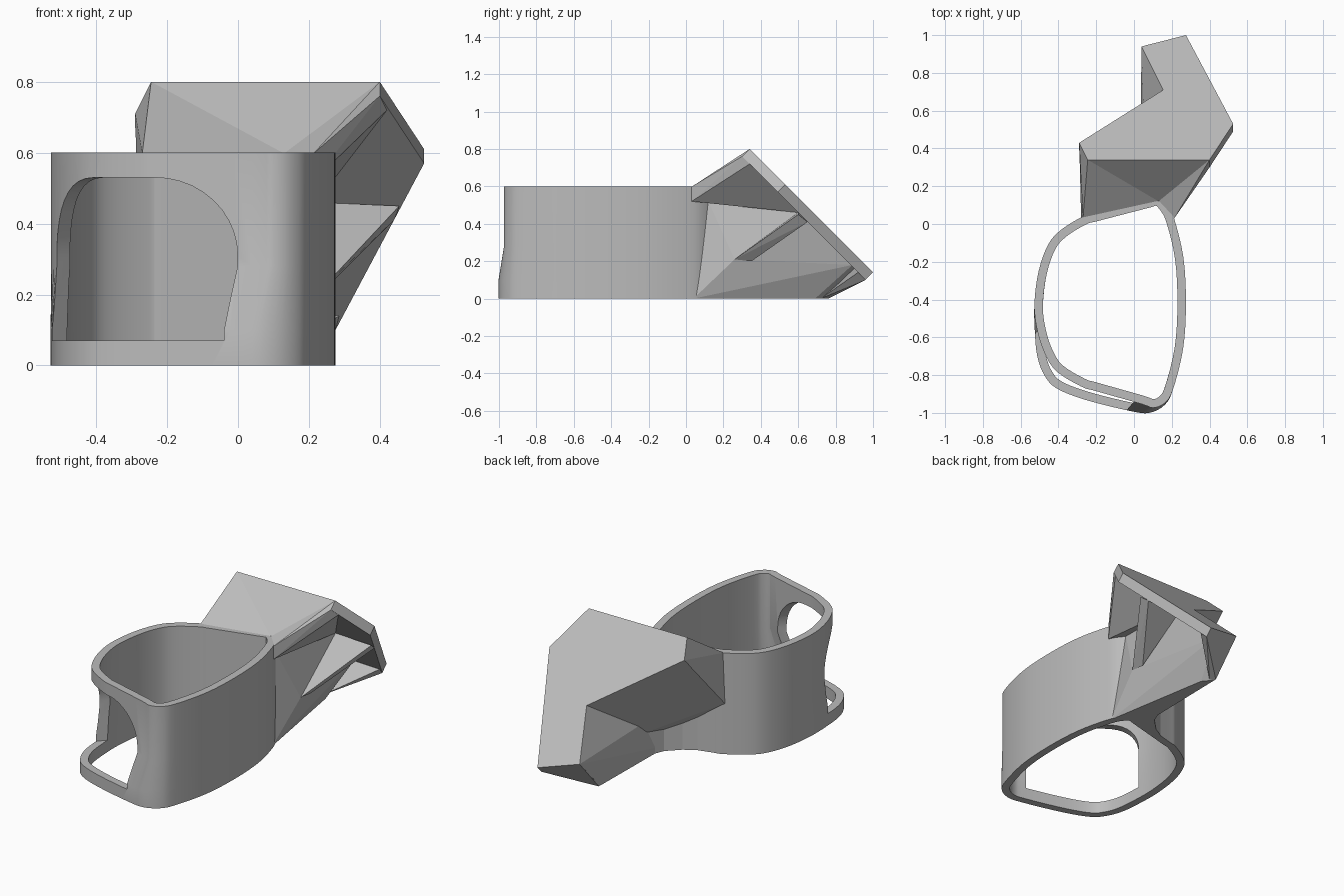
import bpy, bmesh
from math import cos, sin, pi
from mathutils import Vector as V

cube = bpy.data.objects.get("Cube")
if cube:
    bpy.data.objects.remove(cube)

grey = bpy.data.materials.new("plain grey")
grey.use_nodes = True
grey.diffuse_color = (0.5, 0.5, 0.5, 1)
grey.node_tree.nodes["Principled BSDF"].inputs["Base Color"].default_value = (0.5, 0.5, 0.5, 1)


def make(name, bm):
    bmesh.ops.recalc_face_normals(bm, faces=bm.faces)
    mesh = bpy.data.meshes.new(name)
    bm.to_mesh(mesh)
    bm.free()
    mesh.materials.append(grey)
    ob = bpy.data.objects.new(name, mesh)
    bpy.context.collection.objects.link(ob)
    return ob


def hull(name, points):
    bm = bmesh.new()
    verts = [bm.verts.new(p) for p in points]
    bmesh.ops.convex_hull(bm, input=verts)
    loose = [v for v in bm.verts if not v.link_faces]
    bmesh.ops.delete(bm, geom=loose, context="VERTS")
    return make(name, bm)


def prism(name, points, offset):
    bm = bmesh.new()
    face = bm.faces.new([bm.verts.new(p) for p in points])
    res = bmesh.ops.extrude_face_region(bm, geom=[face], use_keep_orig=True)
    new = [g for g in res["geom"] if isinstance(g, bmesh.types.BMVert)]
    bmesh.ops.translate(bm, verts=new, vec=offset)
    return make(name, bm)


def loft(name, rings):
    bm = bmesh.new()
    rows = [[bm.verts.new(p) for p in ring] for ring in rings]
    n = len(rows[0])
    for a, b in zip(rows, rows[1:] + rows[:1]):
        for i in range(n):
            j = (i + 1) % n
            bm.faces.new((a[i], a[j], b[j], b[i]))
    return make(name, bm)


def smooth_loop(pts, steps=4):
    out, n = [], len(pts)
    for i in range(n):
        a, b, c, d = (V(pts[(i + k) % n]) for k in (-1, 0, 1, 2))
        for s in range(steps):
            t = s / steps
            out.append(b + (c - a) * t / 2 + (a - b * 2.5 + c * 2 - d / 2) * t * t
                       + (b * 3 - a - c * 3 + d) * t ** 3 / 2)
    return out


def inset(loop, dist):
    out = []
    for i, p in enumerate(loop):
        t = (loop[(i + 1) % len(loop)] - loop[i - 1]).normalized()
        out.append(p + V((-t.y, t.x)) * dist)
    return out


def at(loop, z):
    return [(p.x, p.y, z) for p in loop]


# Sleeve outline, counter-clockwise; the front corner bulges at the foot
back = [(.275, -.42), (.262, -.18), (.215, .02), (.175, .1), (.125, .143), (.07, .13),
        (-.2, .06), (-.27, .04), (-.385, -.03), (-.455, -.11), (-.505, -.25), (-.527, -.42)]
top_front = [(-.515, -.55), (-.475, -.68), (-.41, -.78), (-.28, -.86), (-.2, -.885)]
top_right = [(.04, -.953), (.1, -.973), (.16, -.95), (.205, -.88), (.26, -.66)]
foot_front = [(-.525, -.57), (-.512, -.7), (-.475, -.8), (-.41, -.87), (-.26, -.93)]
foot_right = [(-.02, -.99), (.08, -1), (.16, -.96), (.205, -.88), (.26, -.66)]
top = smooth_loop(back + top_front + top_right)
foot = smooth_loop(back + foot_front + foot_right)
top_in, foot_in = inset(top, .045), inset(foot, .045)
sleeve = loft("sleeve", [at(foot, 0), at(foot, .1), at(top, .28), at(top, .6),
                         at(top_in, .6), at(top_in, .28), at(foot_in, .1), at(foot_in, 0)])

# Arched window across the front corner
out_dir, side = V((-.65, -.76, 0)), V((.76, -.65, 0))
mid, half, rad, sill, head = V((-.265, -.765, 0)), .315, .22, .07, .53
arch = [(-half, sill), (half, sill)]
for cx, start in ((half - rad, 0), (rad - half, pi / 2)):
    for k in range(11):
        a = start + k * pi / 20
        arch.append((cx + rad * cos(a), head - rad + rad * sin(a)))
window = prism("window_cutter", [mid - out_dir * .15 + side * s + V((0, 0, z)) for s, z in arch],
               out_dir * .55)
mod = sleeve.modifiers.new("window", "BOOLEAN")
mod.operation, mod.solver, mod.object = "DIFFERENCE", "EXACT", window
bpy.context.view_layer.objects.active = sleeve
bpy.ops.object.modifier_apply(modifier=mod.name)
bpy.data.objects.remove(window)

# Sloping mounting plate on the plane y + z = 1.14
outline = [(-.245, .34), (-.29, .43), (.155, .71), (.04, .94), (.275, 1), (.525, .53), (.4, .34)]
prism("mounting_plate", [(x, y, 1.14 - y) for x, y in outline], V((0, -.04, -.04)))

# Shared corners; the inner ends stop inside the sleeve wall
inner, inner_low = (.22, .6, .46), (.22, .65, .41)
corner, rib_end = (.16, .12, .52), (.23, .26, .21)
ridge_left, ridge_right = (-.245, .34, .8), (.4, .34, .8)
under_left, under_right = (-.24, .34, .72), (.42, .34, .72)
notch, wing, bend = (.155, .71, .43), (-.29, .43, .71), (.055, .3, .14)
wall_top, wall_mid, wall_foot = [(.13, .12, z) for z in (.598, .52, 0)]
left_top, left_low, right_foot = (-.27, .032, .598), (-.28, .035, .3), (.2, .04, 0)

# Roof arm from the sleeve rim up to the plate
hull("roof_arm_left", [ridge_left, under_left, left_top, left_low, wall_top, wall_mid])
hull("roof_arm_middle", [ridge_left, ridge_right, under_left, under_right,
                         wall_top, wall_mid, inner])
hull("roof_arm_right", [ridge_right, (.4, .3, .76), under_right, wall_top, wall_mid, corner,
                        inner, (.213, .03, .598), (.213, .03, .52)])

# Web under the roof, with a rib standing out of its open side
hull("upper_web", [ridge_left, wing, notch, inner, corner, left_top, left_low,
                   bend, rib_end, wall_mid, wall_foot])
hull("upper_web_side", [right_foot, wall_foot, wall_mid, corner, inner, rib_end, bend])
hull("rib", [(.455, .6, .45), (.44, .65, .41), rib_end, (.23, .35, .2), inner, inner_low])

# Lower web reaching down to the floor
hull("lower_web", [notch, (.04, .94, .2), inner_low, (.15, .89, .18), (.04, .75, 0),
                   (.09, .69, 0), (.055, .3, 0), (.03, .1, 0), wall_foot, (.06, .3, .2)])
hull("lower_web_side", [inner_low, (.15, .89, .18), (.09, .69, 0), (.1, .3, 0),
                        wall_foot, right_foot, rib_end])
prism("web_fillet", [(-.16, .06, 0), (-.06, .12, 0), (.01, .19, 0), (.055, .3, 0), (.12, .12, 0)],
      V((0, 0, .2)))
hull("end_shelf", [(.04, .94, .2), (.275, 1, .14), (.275, .96, .1), (.04, .76, 0),
                   (.05, .72, 0), (.285, .92, .14)])

bpy.ops.object.select_all(action="DESELECT")
sleeve.select_set(True)
bpy.ops.object.shade_smooth_by_angle(angle=.5)
